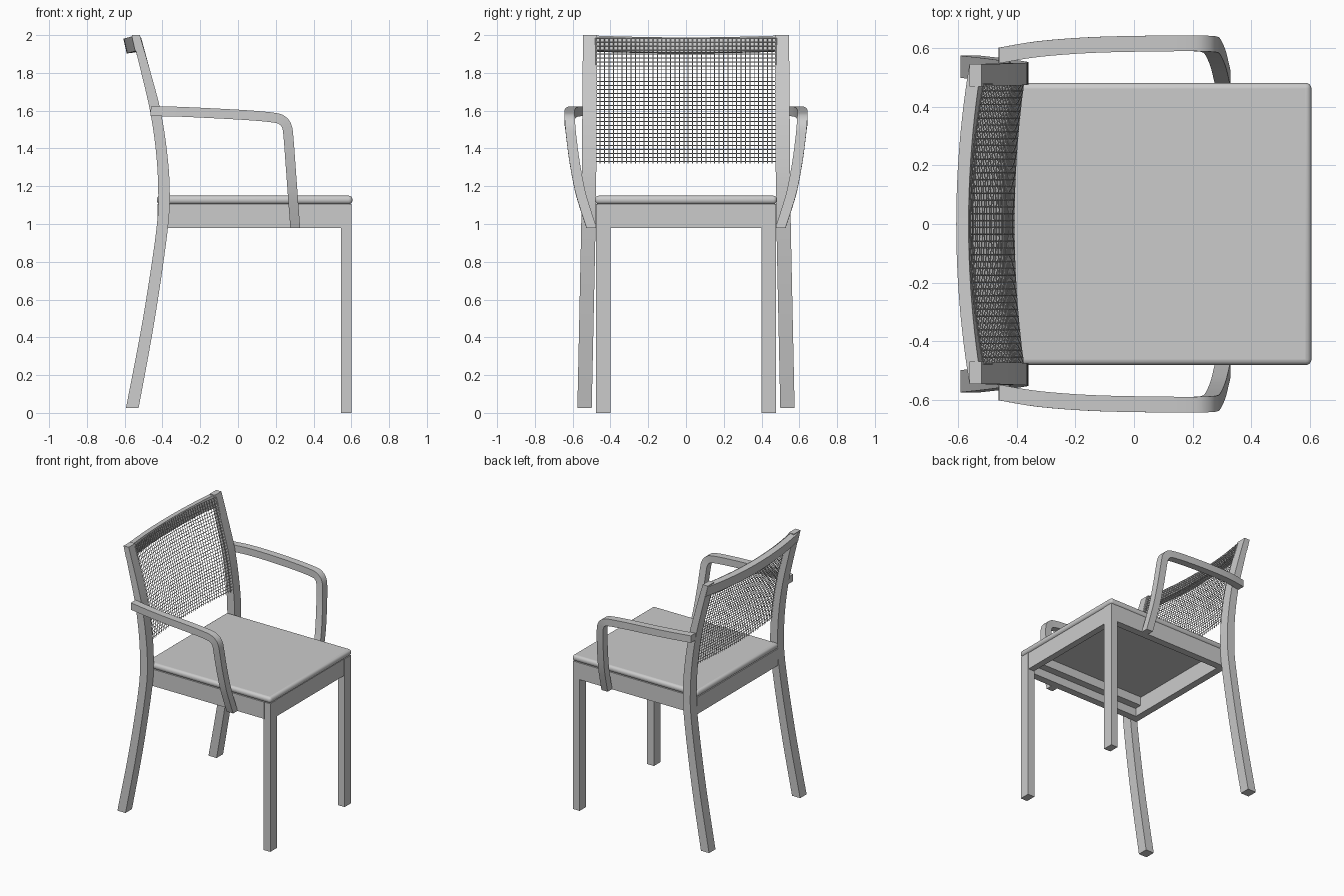
import bpy, bmesh
from mathutils import Vector

if "Cube" in bpy.data.objects:
    bpy.data.objects.remove(bpy.data.objects["Cube"])


def spline(pts, n=5):
    """Catmull-Rom through tuples of any length."""
    out = []
    for i in range(len(pts) - 1):
        p0, p1 = pts[max(i - 1, 0)], pts[i]
        p2, p3 = pts[i + 1], pts[min(i + 2, len(pts) - 1)]
        for k in range(n):
            t = k / n
            out.append(tuple(
                0.5 * (2 * b + (c - a) * t + (2 * a - 5 * b + 4 * c - d) * t * t
                       + (3 * b - a - 3 * c + d) * t ** 3)
                for a, b, c, d in zip(p0, p1, p2, p3)))
    out.append(tuple(pts[-1]))
    return out


def loft(bm, rings):
    """Skin a list of closed rings and cap both ends."""
    vs = [[bm.verts.new(p) for p in r] for r in rings]
    n = len(vs[0])
    for a, b in zip(vs, vs[1:]):
        for i in range(n):
            j = (i + 1) % n
            bm.faces.new((a[i], a[j], b[j], b[i]))
    bm.faces.new(vs[0][::-1])
    bm.faces.new(vs[-1])


def finish(name, bm, bevel=0.0, segments=1, smooth=True):
    bmesh.ops.recalc_face_normals(bm, faces=bm.faces)
    me = bpy.data.meshes.new(name)
    bm.to_mesh(me)
    bm.free()
    ob = bpy.data.objects.new(name, me)
    bpy.context.collection.objects.link(ob)
    if bevel:
        m = ob.modifiers.new("bevel", 'BEVEL')
        m.width, m.segments = bevel, segments
    if smooth:
        bpy.ops.object.select_all(action='DESELECT')
        bpy.context.view_layer.objects.active = ob
        ob.select_set(True)
        bpy.ops.object.shade_smooth_by_angle()
    return ob


def box(name, x0, x1, y0, y1, z0, z1, bevel=0.0, segments=1, smooth=False):
    bm = bmesh.new()
    loft(bm, [[(x0, y0, z), (x1, y0, z), (x1, y1, z), (x0, y1, z)] for z in (z0, z1)])
    return finish(name, bm, bevel, segments, smooth)


# rear leg sections: z, back x, front x, centre y
LEG = spline([(0.027, -0.593, -0.526, 0.537), (0.5, -0.503, -0.44, 0.527),
              (0.98, -0.431, -0.371, 0.517), (1.2, -0.423, -0.362, 0.514),
              (1.4, -0.436, -0.378, 0.512), (1.6, -0.466, -0.41, 0.511),
              (1.8, -0.512, -0.462, 0.509), (2.0, -0.562, -0.52, 0.508)])


def leg_x(z):
    for a, b in zip(LEG, LEG[1:]):
        if z <= b[0]:
            t = (z - a[0]) / (b[0] - a[0])
            return ((a[1] + a[2]) * (1 - t) + (b[1] + b[2]) * t) / 2
    return (LEG[-1][1] + LEG[-1][2]) / 2


# armrest centre line, from back leg forward and down to the seat rail
ARM = spline([(-0.462, 0.575, 1.597), (-0.33, 0.597, 1.595), (-0.15, 0.611, 1.587),
              (0.05, 0.616, 1.576), (0.19, 0.617, 1.563), (0.235, 0.616, 1.548),
              (0.259, 0.613, 1.515), (0.268, 0.606, 1.45), (0.277, 0.59, 1.33),
              (0.288, 0.562, 1.18), (0.296, 0.53, 1.07), (0.303, 0.5, 0.98)], 4)

for s, side in ((-1, "right"), (1, "left")):
    # legs
    bm = bmesh.new()
    loft(bm, [[(xb, s * (y - 0.038), z), (xf, s * (y - 0.038), z),
               (xf, s * (y + 0.038), z), (xb, s * (y + 0.038), z)] for z, xb, xf, y in LEG])
    finish("rear_leg_" + side, bm)
    box("front_leg_" + side, 0.545, 0.6, s * 0.4, s * 0.476, 0, 1.105)
    # seat side rail and inner cleat
    box("side_rail_" + side, -0.4, 0.55, s * 0.425, s * 0.478, 0.98, 1.105)
    box("seat_cleat_" + side, -0.37, 0.55, s * 0.37, s * 0.425, 1.04, 1.105)
    # armrest
    rings = []
    for i, p in enumerate(ARM):
        a, b = ARM[max(i - 1, 0)], ARM[min(i + 1, len(ARM) - 1)]
        t = Vector((b[0] - a[0], 0, b[2] - a[2])).normalized()
        n = Vector((-t.z, 0, t.x)) * 0.026
        c, w = Vector((p[0], s * p[1], p[2])), Vector((0, 0.027, 0))
        ring = [c - n - w, c - n + w, c + n + w, c + n - w]
        if i == len(ARM) - 1:
            for v in ring:
                v.z = 0.98
        rings.append(ring)
    bm = bmesh.new()
    loft(bm, rings)
    finish("armrest_" + side, bm)

# front and rear seat rails
box("front_rail", 0.548, 0.596, -0.4, 0.4, 0.98, 1.105)
box("rear_rail", -0.425, -0.373, -0.48, 0.48, 0.98, 1.105)

# rounded seat pad
box("seat", -0.43, 0.606, -0.482, 0.482, 1.105, 1.15, 0.02, 4, True)

# bowed top rail
bm = bmesh.new()
rings = []
for i in range(25):
    y = -0.545 + 1.09 * i / 24
    k = 1 - (y / 0.545) ** 2
    rings.append([(x - 0.045 * k, y, z - 0.012 * k) for x, z in
                  ((-0.502, 1.92), (-0.52, 2.0), (-0.562, 1.993), (-0.544, 1.915))])
loft(bm, rings)
finish("top_rail", bm)

# woven backrest: thin strands over a bowed surface
R, Z0, Z1, W = 0.0025, 1.32, 1.985, 0.478


def weave(y, z):
    bow = 0.032 + 0.013 * (z - Z0) / (Z1 - Z0)
    return Vector((leg_x(z) + 0.022 - bow * (1 - (y / W) ** 2), y, z))


bm = bmesh.new()
for i in range(42):
    y = -W + 2 * W * i / 41
    loft(bm, [[weave(y, Z0 + (Z1 - Z0) * k / 12) + Vector(d) for d in
               ((R, 0, 0), (0, R, 0), (-R, 0, 0), (0, -R, 0))] for k in range(13)])
finish("back_weave_vertical", bm, smooth=False)

bm = bmesh.new()
for i in range(32):
    z = Z0 + 0.012 + (Z1 - Z0 - 0.012) * i / 31
    loft(bm, [[weave(-W + 2 * W * k / 16, z) + Vector(d) for d in
               ((R, 0, 0), (0, 0, R), (-R, 0, 0), (0, 0, -R))] for k in range(17)])
finish("back_weave_horizontal", bm, smooth=False)
